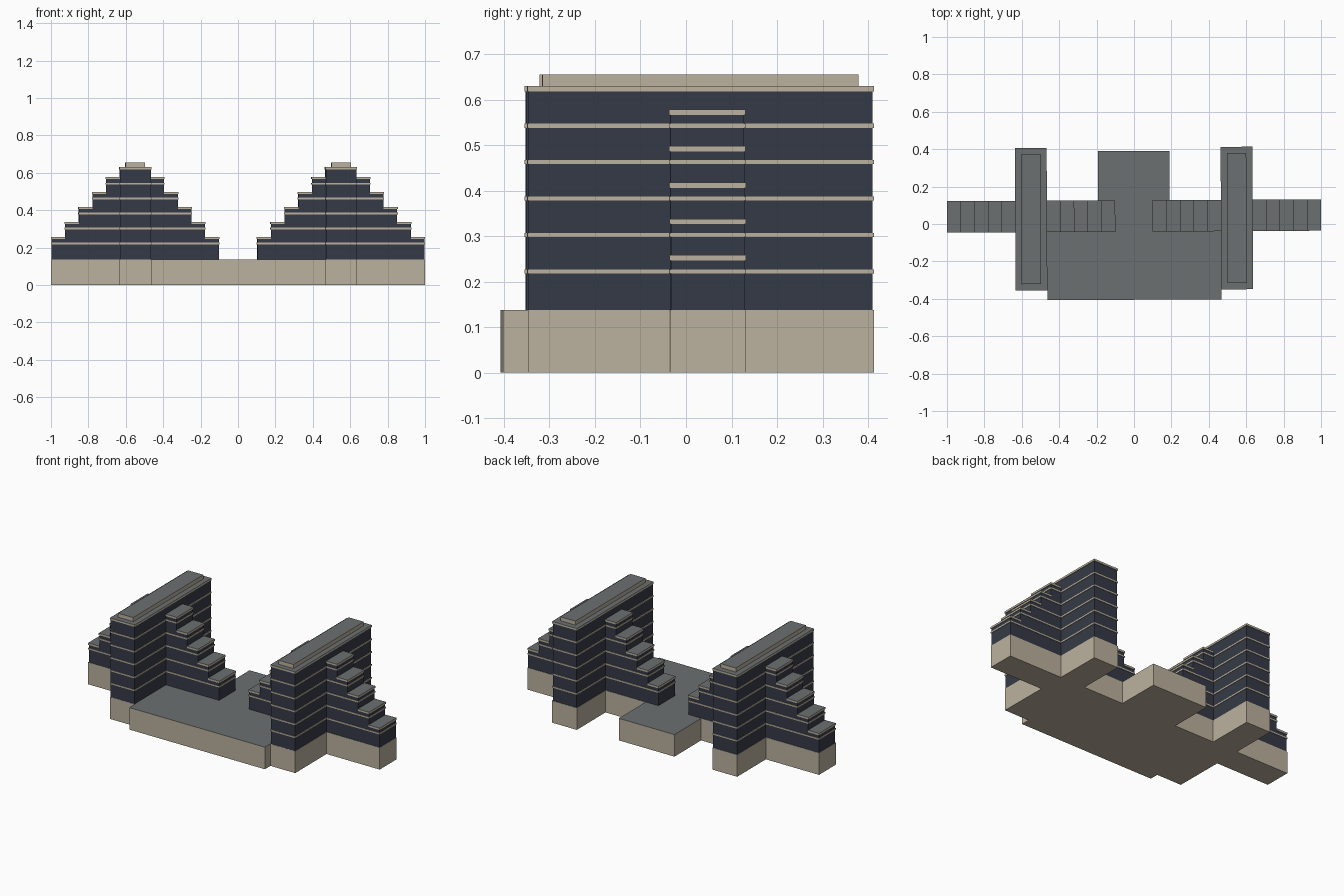
import bpy, bmesh, math
from mathutils import Matrix, Vector

if "Cube" in bpy.data.objects:
    bpy.data.objects.remove(bpy.data.objects["Cube"])


def material(name, rgb):
    m = bpy.data.materials.new(name)
    m.diffuse_color = (*rgb, 1)
    m.use_nodes = True
    m.node_tree.nodes["Principled BSDF"].inputs["Base Color"].default_value = m.diffuse_color
    return m


STONE = material("beige stone", (0.50, 0.44, 0.34))
GLASS = material("dark glass", (0.036, 0.042, 0.061))
ROOF = material("grey roof", (0.15, 0.162, 0.162))
TURN = Matrix.Rotation(math.radians(0.3), 4, 'Z')   # slight turn of the whole site


def prism(name, outline, push, mat, top=None):
    """Extrude a flat outline; upward faces take the top material if given."""
    bm = bmesh.new()
    face = bm.faces.new([bm.verts.new(p) for p in outline])
    new = bmesh.ops.extrude_face_region(bm, geom=[face])["geom"]
    bmesh.ops.translate(bm, vec=Vector(push),
                        verts=[v for v in new if isinstance(v, bmesh.types.BMVert)])
    bmesh.ops.recalc_face_normals(bm, faces=bm.faces)
    bm.normal_update()
    for f in bm.faces:
        if top and f.normal.z > 0.9:
            f.material_index = 1
    bm.transform(TURN)
    me = bpy.data.meshes.new(name)
    bm.to_mesh(me)
    bm.free()
    me.materials.append(mat)
    if top:
        me.materials.append(top)
    ob = bpy.data.objects.new(name, me)
    bpy.context.collection.objects.link(ob)


def box(name, x0, x1, y0, y1, z0, z1, mat, top=None):
    prism(name, [(x0, y0, z0), (x1, y0, z0), (x1, y1, z0), (x0, y1, z0)],
          (0, 0, z1 - z0), mat, top)


# Main dimensions
BASE, FLOOR, TIERS = 0.137, 0.08, 5
CX, TOWER, STEP, LIP = 0.55, 0.085, 0.073, 0.003
TY0, TY1 = -0.349, 0.407        # tower depth
WY0, WY1 = -0.038, 0.124        # wing depth
ROOF_Z = 0.618

# Podium with the footprint of towers, wings and rear hall
half = [(0.465, -0.405), (0.465, -0.35), (0.635, -0.35), (0.635, -0.04),
        (1.0, -0.04), (1.0, 0.126), (0.635, 0.126), (0.635, 0.41),
        (0.465, 0.41), (0.465, 0.126), (0.191, 0.126), (0.191, 0.39)]
plan = half + [(-x, y) for x, y in reversed(half)]
prism("podium", [(x, y, 0) for x, y in plan], (0, 0, BASE), STONE, ROOF)


def reach(i):
    return TOWER + STEP * (TIERS - i)


def slab_z(i):
    return 0.246 + FLOOR * i


for side, cx in (("left", -CX), ("right", CX)):
    # Tower block, roof slab and raised cap
    box(side + "_tower", cx - TOWER + LIP, cx + TOWER - LIP, TY0, TY1, BASE, ROOF_Z, GLASS)
    box(side + "_tower_roof", cx - TOWER, cx + TOWER, TY0 - LIP, TY1 + LIP,
        ROOF_Z, 0.63, STONE, ROOF)
    box(side + "_roof_cap", cx - 0.052, cx + 0.052, -0.319, 0.376, 0.63, 0.655, STONE, ROOF)
    for i in range(TIERS):
        z = 0.218 + FLOOR * i
        box(side + "_tower_band", cx - TOWER, cx + TOWER, TY0 - LIP, TY1 + LIP,
            z, z + 0.009, STONE)

    # Stepped wings on both flanks
    for s in (-1, 1):
        stairs = [(TOWER - LIP, BASE), (reach(0) - LIP, BASE)]
        for i in range(TIERS):
            inner = reach(i + 1) - LIP
            stairs += [(reach(i) - LIP, slab_z(i)), (inner, slab_z(i))]
        prism(side + "_wing", [(cx + s * d, WY0, z) for d, z in stairs],
              (0, WY1 - WY0, 0), GLASS)
        for i in range(TIERS):
            z = 0.218 + FLOOR * i
            for name, d0, z0, z1, top in (
                    ("_wing_band", TOWER, z, z + 0.009, None),
                    ("_terrace", reach(i + 1) - LIP, slab_z(i), slab_z(i) + 0.012, ROOF)):
                xa, xb = sorted((cx + s * d0, cx + s * reach(i)))
                box(side + name, xa, xb, WY0 - LIP, WY1 + LIP, z0, z1, STONE, top)
